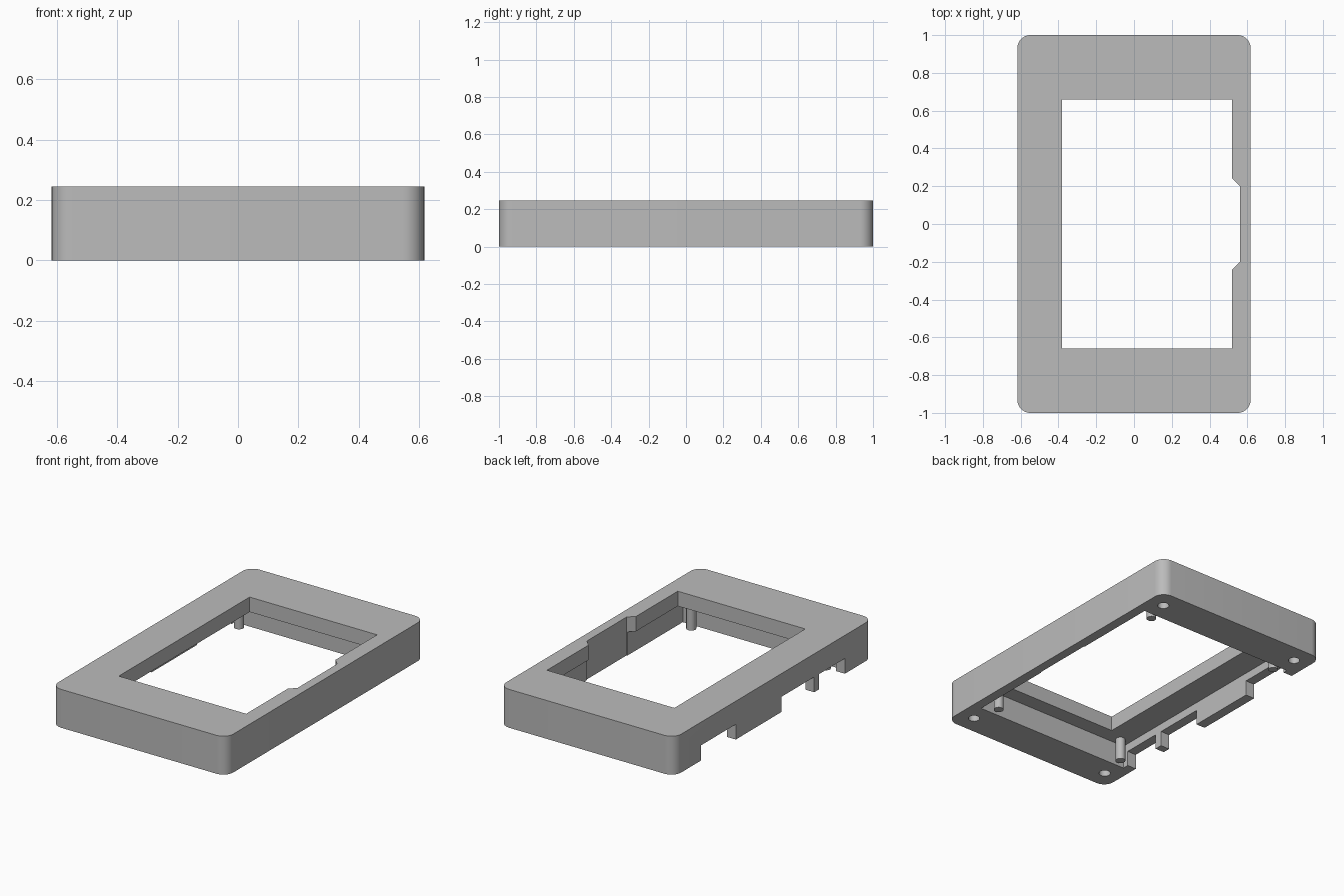
import bpy, bmesh, math

cube = bpy.data.objects.get("Cube")
if cube:
    bpy.data.objects.remove(cube, do_unlink=True)

H = 0.245          # overall height
PLATE = 0.15       # underside of the face plate
WALL = 0.555       # inner side of the long walls

grey = bpy.data.materials.new("plain grey")
grey.use_nodes = True
colour = (0.5, 0.5, 0.5, 1)
grey.diffuse_color = colour
grey.node_tree.nodes["Principled BSDF"].inputs["Base Color"].default_value = colour


def prism(name, outline, z0, z1):
    """Extrude a closed xy outline from z0 up to z1."""
    bm = bmesh.new()
    base = bm.faces.new([bm.verts.new((x, y, z0)) for x, y in outline])
    top = bmesh.ops.extrude_face_region(bm, geom=[base])["geom"]
    moved = [v for v in top if isinstance(v, bmesh.types.BMVert)]
    bmesh.ops.translate(bm, verts=moved, vec=(0, 0, z1 - z0))
    bmesh.ops.recalc_face_normals(bm, faces=bm.faces)
    mesh = bpy.data.meshes.new(name)
    bm.to_mesh(mesh)
    bm.free()
    mesh.materials.append(grey)
    obj = bpy.data.objects.new(name, mesh)
    bpy.context.collection.objects.link(obj)
    return obj


def rect(x0, x1, y0, y1):
    return [(x0, y0), (x1, y0), (x1, y1), (x0, y1)]


def circle(cx, cy, r, n=32):
    return [(cx + r * math.cos(math.tau * i / n), cy + r * math.sin(math.tau * i / n))
            for i in range(n)]


def rounded(hx, hy, r, n=10):
    pts = []
    for k, (sx, sy) in enumerate([(1, 1), (-1, 1), (-1, -1), (1, -1)]):
        for i in range(n + 1):
            a = math.pi / 2 * (k + i / n)
            pts.append((sx * (hx - r) + r * math.cos(a), sy * (hy - r) + r * math.sin(a)))
    return pts


def select(obj):
    bpy.ops.object.select_all(action='DESELECT')
    obj.select_set(True)
    bpy.context.view_layer.objects.active = obj


def cut(target, outline, z0, z1):
    cutter = prism("cutter", outline, z0, z1)
    cutter.hide_render = True
    mod = target.modifiers.new("cut", 'BOOLEAN')
    mod.operation = 'DIFFERENCE'
    mod.solver = 'EXACT'
    mod.object = cutter
    select(target)
    bpy.ops.object.modifier_apply(modifier=mod.name)
    bpy.data.objects.remove(cutter, do_unlink=True)


# Bezel shell, hollowed from below
frame = prism("bezel_frame", rounded(0.618, 1.0, 0.07), 0, H)
cut(frame, rect(-WALL, WALL, -0.76, 0.76), -0.1, PLATE)

# Window with a chamfered notch on one long side
window = [(-0.38, -0.66), (0.52, -0.66), (0.52, -0.24), (0.56, -0.2),
          (0.56, 0.2), (0.52, 0.24), (0.52, 0.66), (-0.38, 0.66)]
cut(frame, window, -0.1, H + 0.1)

# Openings along the lower edge of the other long wall
for y0, y1 in [(-0.72, -0.46), (-0.41, -0.08), (0.38, 0.73)]:
    cut(frame, rect(-0.7, -0.5, y0, y1), -0.1, 0.097)

# Blind screw holes in the corners
for sx in (-1, 1):
    for sy in (-1, 1):
        cut(frame, circle(sx * 0.51, sy * 0.88, 0.034), -0.1, 0.19)

# Locating pegs under the face plate
parts = [frame]
for side, x in (("right", -0.49), ("left", 0.46)):
    for end, y in (("front", -0.71), ("back", 0.71)):
        parts.append(prism(f"peg_{end}_{side}", circle(x, y, 0.029), 0.004, PLATE + 0.01))

for part in parts:
    select(part)
    bpy.ops.object.shade_smooth_by_angle(angle=math.radians(30))
